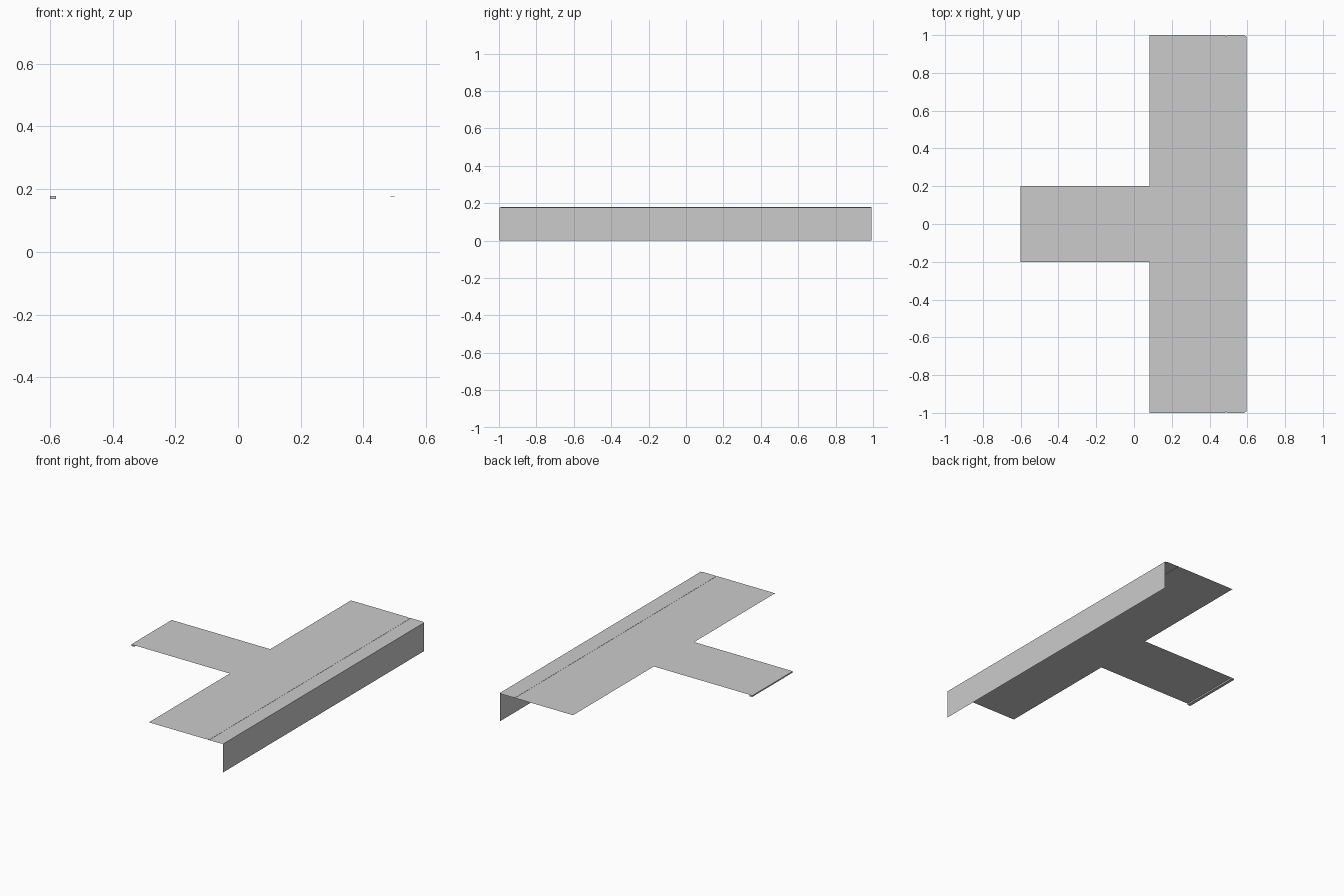
import bpy, bmesh

if "Cube" in bpy.data.objects:
    bpy.data.objects.remove(bpy.data.objects["Cube"])

TOP = 0.178


def sheet(name, quads):
    """Thin one-sided panels, each quad kept separate so the seams stay crisp."""
    bm = bmesh.new()
    for q in quads:
        bm.faces.new([bm.verts.new(p) for p in q])
    me = bpy.data.meshes.new(name)
    bm.to_mesh(me)
    bm.free()
    ob = bpy.data.objects.new(name, me)
    bpy.context.collection.objects.link(ob)
    return ob


def tiles(xs, ys, z=TOP):
    return [[(a, c, z), (b, c, z), (b, d, z), (a, d, z)]
            for a, b in zip(xs, xs[1:]) for c, d in zip(ys, ys[1:])]


def box(name, x0, x1, y0, y1, z0, z1):
    bm = bmesh.new()
    bmesh.ops.create_cube(bm, size=1)
    for v in bm.verts:
        v.co = (x1 if v.co.x > 0 else x0, y1 if v.co.y > 0 else y0,
                z1 if v.co.z > 0 else z0)
    me = bpy.data.meshes.new(name)
    bm.to_mesh(me)
    bm.free()
    ob = bpy.data.objects.new(name, me)
    bpy.context.collection.objects.link(ob)
    return ob


# paving: long platform and the access walkway
wing = [0.2 + 0.16 * i for i in range(6)]
middle = [-0.2, -0.04, 0.04, 0.2]
long_rows = [-y for y in reversed(wing)] + middle[1:-1] + wing
sheet("platform_paving", tiles([0.083, 0.16, 0.32, 0.485], long_rows))
sheet("walkway_paving", tiles([-0.6, -0.48, -0.32, -0.16, 0.0, 0.083], middle))

# edge coping beyond the warning line, with small clipped end corners
e = 0.007
sheet("edge_coping", [[(0.485, -1 + e, TOP), (0.492, -1, TOP), (0.582, -1, TOP),
                       (0.595, -1 + e, TOP), (0.595, 1 - e, TOP), (0.582, 1, TOP),
                       (0.492, 1, TOP), (0.485, 1 - e, TOP)]])

# slightly raised warning line
box("warning_line", 0.486, 0.499, -0.993, 0.993, TOP - 0.002, TOP + 0.001)

# vertical face under the platform edge
sheet("platform_wall", [[(0.595, -0.997, 0), (0.595, 0.993, 0),
                         (0.595, 0.993, TOP), (0.595, -0.997, TOP)]])

# lip at the end of the walkway
box("walkway_lip", -0.599, -0.58, -0.2, 0.2, TOP - 0.009, TOP)
